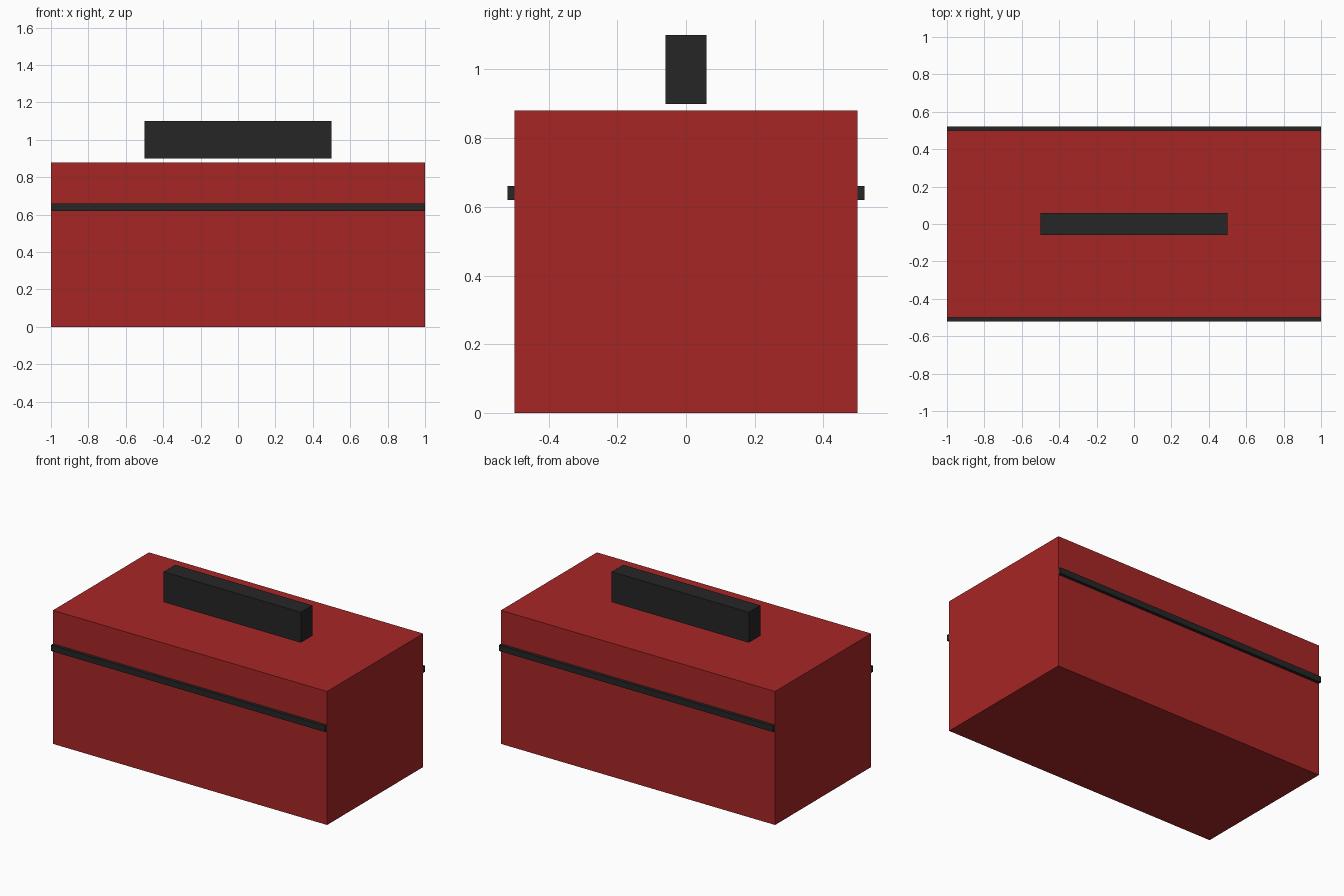
import bpy

if "Cube" in bpy.data.objects:
    bpy.data.objects.remove(bpy.data.objects["Cube"], do_unlink=True)


def flat_material(name, colour):
    mat = bpy.data.materials.new(name)
    mat.use_nodes = True
    mat.diffuse_color = colour
    mat.node_tree.nodes["Principled BSDF"].inputs["Base Color"].default_value = colour
    return mat


def box(name, size, bottom, mat):
    """Box centred on x and y, standing at height bottom."""
    bpy.ops.mesh.primitive_cube_add(size=1, location=(0, 0, bottom + size[2] / 2))
    obj = bpy.context.object
    obj.name = name
    obj.scale = size
    bpy.ops.object.transform_apply(location=False, rotation=False, scale=True)
    obj.data.materials.append(mat)
    return obj


red = flat_material("dark red", (0.39, 0.019, 0.019, 1))
black = flat_material("soft black", (0.019, 0.019, 0.019, 1))

# Solid case
box("case", (2, 1, 0.88), 0, red)

# Trim band, standing proud at front and back; a hair short so the case covers its ends
box("trim_band", (1.998, 1.04, 0.04), 0.62, black)

# Grip bar floating just above the lid
box("handle", (1, 0.12, 0.2), 0.9, black)
